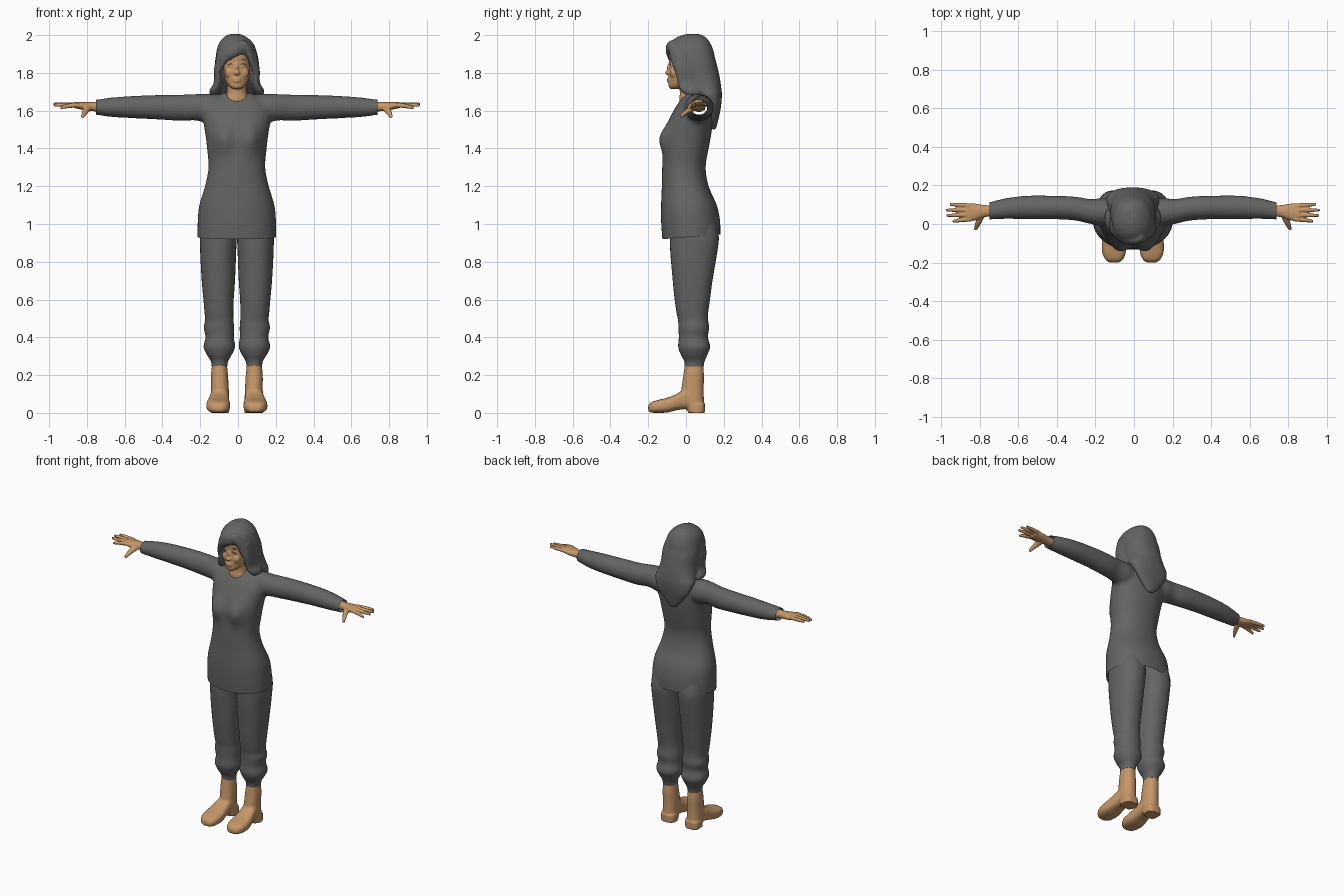
import bpy
import bmesh
import math
from mathutils import Matrix, Vector

CENTRE_X = -0.006

default_cube = bpy.data.objects.get("Cube")
if default_cube:
    bpy.data.objects.remove(default_cube, do_unlink=True)


def make_material(name, colour):
    material = bpy.data.materials.new(name)
    material.use_nodes = True
    material.diffuse_color = colour
    material.node_tree.nodes["Principled BSDF"].inputs["Base Color"].default_value = colour
    return material


charcoal = make_material("charcoal grey", (0.125, 0.13, 0.125, 1))
tan = make_material("warm tan", (0.56, 0.31, 0.14, 1))


def smooth_rings(rings, steps=4):
    """Insert extra rings along a smooth spline through the given ones."""
    result = []
    last = len(rings) - 1
    for index in range(last):
        before, start = rings[max(index - 1, 0)], rings[index]
        end, after = rings[index + 1], rings[min(index + 2, last)]
        for step in range(steps):
            t = step / steps
            result.append([
                b + t * ((c - a) + t * ((2 * a - 5 * b + 4 * c - d) + t * (3 * (b - c) + d - a))) / 2
                for a, b, c, d in zip(before, start, end, after)])
    return result + [list(rings[last])]


def loft(bm, axis, rings, side=1, power=2.2, count=28):
    """Closed skin over rings: position, first centre, first radius, second low, second high."""
    order = {"x": (2, 0, 1), "y": (0, 2, 1), "z": (0, 1, 2)}[axis]
    loops = []
    for position, centre, radius, low, high in smooth_rings(rings):
        loop = []
        for index in range(count):
            angle = math.tau * index / count
            c, s = math.cos(angle), math.sin(angle)
            first = centre + radius * math.copysign(abs(c) ** (2 / power), c)
            second = (low + high) / 2 + (high - low) / 2 * math.copysign(abs(s) ** (2 / power), s)
            local = (first, second, position)
            x, y, z = (local[place] for place in order)
            loop.append(bm.verts.new((side * x + CENTRE_X, y, z)))
        loops.append(loop)
    for lower, upper in zip(loops, loops[1:]):
        for index in range(count):
            following = (index + 1) % count
            bm.faces.new((lower[index], lower[following], upper[following], upper[index]))
    bm.faces.new(loops[0])
    bm.faces.new(loops[-1])


def ball(bm, location, size):
    place = Matrix.Translation(Vector(location) + Vector((CENTRE_X, 0, 0)))
    bmesh.ops.create_uvsphere(bm, u_segments=20, v_segments=12, radius=1,
                              matrix=place @ Matrix.Diagonal((*size, 1)))


def finish(bm, name, material, voxel=None, softness=4, cuts=()):
    """Turn the mesh into an object, optionally fusing its pieces and trimming it open."""
    bmesh.ops.recalc_face_normals(bm, faces=bm.faces)
    mesh = bpy.data.meshes.new(name)
    bm.to_mesh(mesh)
    bm.free()
    part = bpy.data.objects.new(name, mesh)
    bpy.context.collection.objects.link(part)
    if voxel:
        fuse = part.modifiers.new("fuse", "REMESH")
        fuse.mode = "VOXEL"
        fuse.voxel_size = voxel
        soften = part.modifiers.new("soften", "SMOOTH")
        soften.factor = 0.5
        soften.iterations = softness
        evaluated = part.evaluated_get(bpy.context.evaluated_depsgraph_get())
        fused = bpy.data.meshes.new_from_object(evaluated)
        part.modifiers.clear()
        part.data = fused
    trimmed = bmesh.new()
    trimmed.from_mesh(part.data)
    for point, normal in cuts:
        geometry = trimmed.verts[:] + trimmed.edges[:] + trimmed.faces[:]
        bmesh.ops.bisect_plane(trimmed, geom=geometry, plane_co=point,
                               plane_no=normal, clear_outer=True)
    trimmed.to_mesh(part.data)
    trimmed.free()
    part.data.materials.clear()
    part.data.materials.append(material)
    bpy.ops.object.select_all(action="DESELECT")
    part.select_set(True)
    bpy.context.view_layer.objects.active = part
    bpy.ops.object.shade_smooth_by_angle(angle=math.radians(50))
    return part


# Tunic body with a soft bust, fused to both sleeves
tunic = bmesh.new()
loft(tunic, "z", [
    (.86, 0, .208, -.12, .18), (.94, 0, .209, -.127, .182), (1.02, 0, .207, -.132, .18),
    (1.1, 0, .199, -.132, .163), (1.2, 0, .169, -.128, .12), (1.3, 0, .15, -.126, .104),
    (1.4, 0, .158, -.12, .12), (1.47, 0, .166, -.115, .133), (1.54, 0, .177, -.095, .142),
    (1.61, 0, .18, -.06, .143), (1.66, 0, .14, -.028, .13), (1.695, 0, .07, .0, .11)], count=48)
for vert in tunic.verts:
    if vert.co.y < 0:
        across = (abs(vert.co.x - CENTRE_X) - .075) / .05
        upward = (vert.co.z - 1.45) / .07
        vert.co.y -= .036 * math.exp(-across ** 2 - upward ** 2)
for side in (1, -1):
    loft(tunic, "x", [
        (.06, .06, .06, 1.54, 1.68), (.15, .062, .072, 1.535, 1.69), (.22, .065, .065, 1.548, 1.688),
        (.3, .08, .062, 1.546, 1.685), (.42, .086, .061, 1.553, 1.683), (.55, .086, .061, 1.56, 1.678),
        (.66, .08, .054, 1.566, 1.67), (.75, .068, .045, 1.578, 1.658), (.8, .068, .044, 1.58, 1.655)],
        side, power=2)
finish(tunic, "tunic", charcoal, voxel=.012, cuts=[
    ((0, -.12, .92), (0, .08, -1)),
    ((.745 + CENTRE_X, 0, 0), (1, 0, 0)),
    ((-.745 + CENTRE_X, 0, 0), (-1, 0, 0))])

# Head and neck with nose, lips and chin
head = bmesh.new()
loft(head, "z", [
    (1.715, 0, .02, -.083, -.04), (1.73, 0, .042, -.092, .0), (1.76, 0, .061, -.092, .06),
    (1.8, 0, .071, -.092, .1), (1.85, 0, .076, -.088, .12), (1.9, 0, .075, -.092, .11),
    (1.94, 0, .06, -.075, .09)])
loft(head, "z", [
    (1.6, 0, .07, -.03, .1), (1.66, 0, .066, -.036, .1),
    (1.7, 0, .053, -.032, .085), (1.78, 0, .05, -.04, .085)])
ball(head, (0, -.096, 1.8), (.016, .015, .012))
ball(head, (0, -.088, 1.825), (.009, .013, .03))
for height in (1.768, 1.756):
    ball(head, (0, -.09, height), (.022, .011, .007))
for side in (1, -1):
    ball(head, (side * .03, -.074, 1.842), (.018, .011, .009))
    ball(head, (side * .038, -.064, 1.8), (.026, .022, .028))
finish(head, "head", tan, voxel=.005, softness=3)

# Lashes and brows as thin slivers
for side, label in ((1, "left"), (-1, "right")):
    for feature, height in (("lash", 1.846), ("brow", 1.872)):
        sliver = bmesh.new()
        ball(sliver, (side * .032, -.083, height), (.016, .004, .0025))
        finish(sliver, f"{label}_{feature}", charcoal)

# Long hair: main mass, side locks and swept fringe
hair = bmesh.new()
loft(hair, "z", [
    (2.005, -.01, .03, .0, .075), (1.988, -.008, .062, -.05, .105), (1.955, -.004, .092, -.088, .13),
    (1.915, -.002, .106, -.1, .146), (1.885, 0, .112, -.075, .152), (1.85, 0, .117, -.052, .162),
    (1.78, 0, .118, -.035, .178), (1.72, 0, .128, .02, .187), (1.68, 0, .138, .06, .19),
    (1.62, 0, .118, .11, .185), (1.56, 0, .075, .12, .173), (1.5, 0, .02, .138, .158)], count=36)
for side in (1, -1):
    loft(hair, "z", [
        (1.9, .085, .02, -.062, .03), (1.82, .099, .022, -.06, .05), (1.75, .1, .022, -.045, .06),
        (1.71, .116, .028, -.03, .08), (1.685, .122, .022, -.005, .08)], side)
loft(hair, "x", [
    (.045, -.07, .026, 1.905, 1.975), (0, -.083, .024, 1.885, 1.965),
    (-.05, -.076, .024, 1.86, 1.945), (-.09, -.05, .026, 1.8, 1.91)])
loft(hair, "x", [
    (.048, -.07, .026, 1.91, 1.97), (.07, -.06, .026, 1.85, 1.95), (.09, -.042, .028, 1.79, 1.92)])
finish(hair, "hair", charcoal, voxel=.007, softness=4)

for side, label in ((1, "left"), (-1, "right")):
    # Gathered trouser leg
    leg = bmesh.new()
    loft(leg, "z", [
        (1.08, .095, .09, -.08, .13), (.95, .098, .097, -.085, .172), (.85, .099, .095, -.083, .165),
        (.7, .098, .088, -.07, .14), (.6, .097, .08, -.06, .127), (.53, .095, .076, -.05, .117),
        (.49, .093, .075, -.042, .117), (.45, .095, .08, -.04, .122), (.4, .091, .075, -.038, .116),
        (.35, .093, .083, -.041, .128), (.31, .093, .067, -.028, .114), (.275, .092, .046, -.01, .099),
        (.245, .092, .041, -.007, .093)], side, count=36)
    finish(leg, f"{label}_trouser_leg", charcoal)

    # Ankle boot with shaft, foot and heel
    boot = bmesh.new()
    loft(boot, "z", [
        (.27, .092, .038, -.005, .09), (.2, .092, .045, -.014, .095), (.13, .09, .047, -.024, .094),
        (.07, .09, .049, -.03, .095), (.03, .09, .046, -.01, .098)], side)
    loft(boot, "y", [
        (.06, .09, .046, .02, .1), (0, .092, .05, .02, .125), (-.05, .096, .056, .014, .1),
        (-.1, .098, .063, .002, .08), (-.15, .098, .061, 0, .068), (-.185, .097, .045, .002, .056),
        (-.2, .097, .024, .01, .038)], side, power=2.8)
    loft(boot, "z", [(.05, .09, .05, 0, .1), (0, .09, .05, .01, .1)], side, power=3)
    finish(boot, f"{label}_boot", tan, voxel=.007, softness=2)

    # Open hand with four fingers and a lowered thumb
    hand = bmesh.new()
    loft(hand, "x", [
        (.7, .068, .028, 1.592, 1.645), (.77, .067, .031, 1.598, 1.645),
        (.82, .062, .044, 1.605, 1.645), (.865, .06, .045, 1.615, 1.645)], side)
    for root, end, tip, drop in ((.025, .014, .935, .02), (.048, .044, .966, .006),
                                 (.072, .072, .97, 0), (.095, .102, .95, 0)):
        loft(hand, "x", [
            (.84, root, .012, 1.618, 1.643), (.9, (root + end) / 2, .011, 1.622 - drop / 2, 1.645 - drop / 2),
            (tip, end, .007, 1.627 - drop, 1.643 - drop)], side, power=2, count=12)
    loft(hand, "y", [
        (.05, .785, .02, 1.6, 1.635), (.01, .8, .017, 1.583, 1.615),
        (-.03, .817, .009, 1.558, 1.58)], side, power=2, count=12)
    finish(hand, f"{label}_hand", tan, voxel=.004, softness=2)
